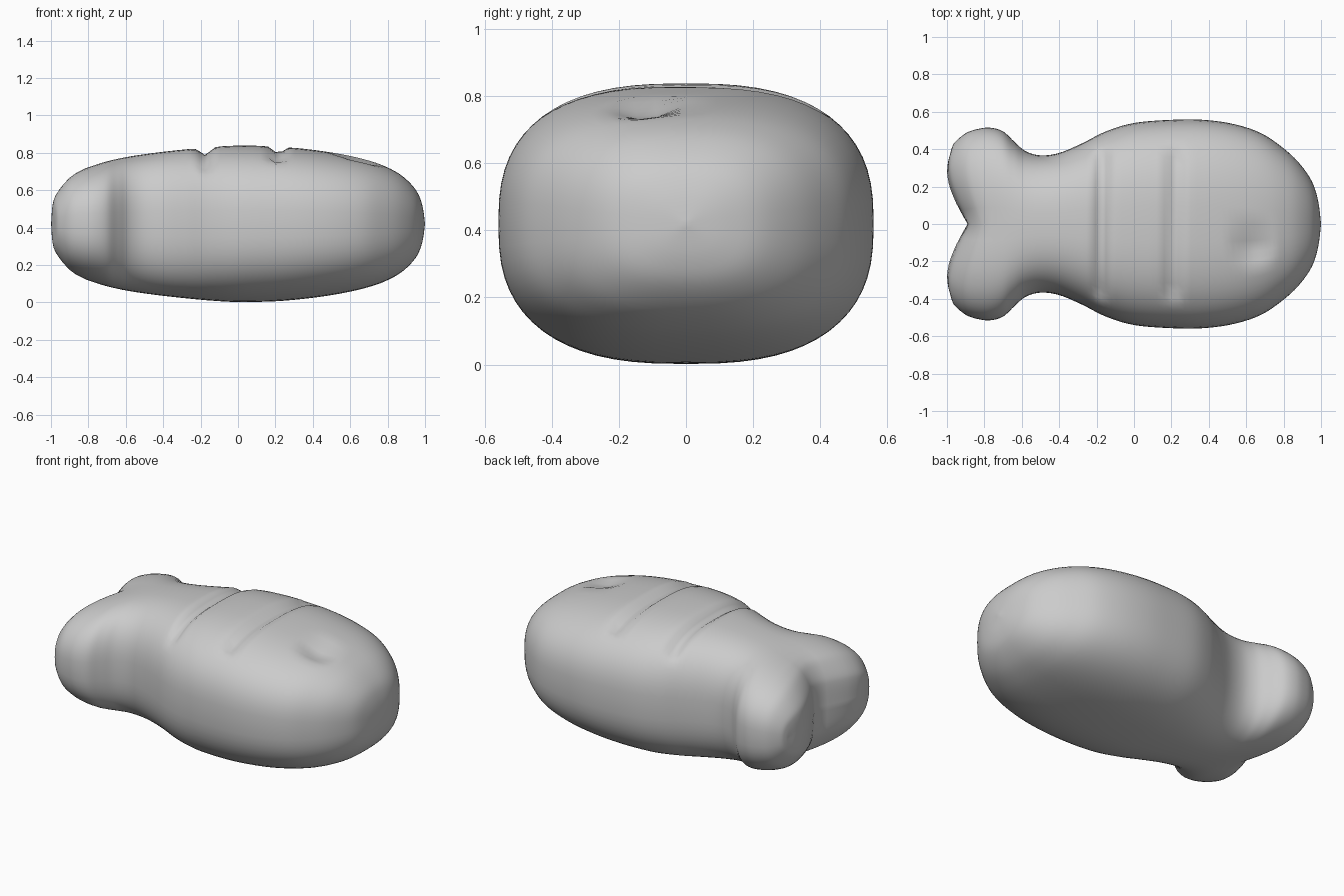
import bpy, bmesh
from math import cos, sin, pi, hypot

if "Cube" in bpy.data.objects:
    bpy.data.objects.remove(bpy.data.objects["Cube"])

# Stations along the body: x, half width, half height
STATIONS = [
    (-.98, .385, .0), (-.973, .41, .12), (-.955, .44, .185), (-.90, .485, .26),
    (-.84, .507, .297), (-.77, .515, .32), (-.70, .495, .338), (-.64, .44, .35),
    (-.58, .39, .36), (-.50, .367, .372), (-.40, .38, .385), (-.28, .43, .398),
    (-.15, .495, .41), (0, .54, .418), (.2, .557, .414), (.37, .557, .399),
    (.53, .535, .376), (.67, .49, .346), (.78, .42, .31), (.875, .335, .258),
    (.95, .23, .182), (.985, .12, .1), (1, 0, 0)]
# Tail edge: |y| and x shift, giving two lobes with a notch between
NOTCH = [(0, .09), (.035, .075), (.07, .05), (.12, .025), (.18, 0), (.23, -.014),
         (.28, -.02), (.33, -.015), (.385, 0), (1, 0)]
RING = 64
MID = .42


def lerp_table(table, v):
    for (a, fa), (b, fb) in zip(table, table[1:]):
        if v <= b:
            return fa + (fb - fa) * (v - a) / (b - a)
    return table[-1][1]


def smooth_rows(rows, sub):
    pts = [rows[0]] + rows + [rows[-1]]
    out = []
    for p0, p1, p2, p3 in zip(pts, pts[1:], pts[2:], pts[3:]):
        for k in range(sub):
            t = k / sub
            out.append([.5 * (2 * b + (c - a) * t + (2 * a - 5 * b + 4 * c - d) * t * t
                              + (3 * b - a - 3 * c + d) * t ** 3)
                        for a, b, c, d in zip(p0, p1, p2, p3)])
    return out + [list(rows[-1])]


def power(v, p=2 / 2.65):
    return abs(v) ** p * (1 if v >= 0 else -1)


def dent(x, y):
    # two cross grooves and one eye dimple on the upper side
    fade = max(0, min(1, (.42 - abs(y)) / .06))
    d = 0
    for gx in (-.175, .215):
        off = abs(x - gx - .02 * y)
        d += .042 * fade * max(0, 1 - off / .06) ** 1.2
    r = hypot((x - .63) / .14, (y + .12) / .11)
    return d + .045 * max(0, 1 - r)


bm = bmesh.new()
rings = []
for s, w, h in smooth_rows(STATIONS, 5):
    tail = max(0, (-.55 - s) / .43) ** 1.5
    ring = []
    for i in range(RING):
        a = 2 * pi * i / RING
        y = w * power(cos(a))
        z = h * power(sin(a) if i % (RING // 2) else 0)
        x = s + tail * lerp_table(NOTCH, abs(y) * .385 / max(w, .385))
        if z > .1:
            z -= dent(x, y)
        ring.append(bm.verts.new((x, y, MID + z)))
    rings.append(ring)
for r0, r1 in zip(rings, rings[1:]):
    for i in range(RING):
        j = (i + 1) % RING
        bm.faces.new((r0[i], r0[j], r1[j], r1[i]))
# close the nose tip and the tail edge
bmesh.ops.remove_doubles(bm, verts=bm.verts, dist=.0005)
bmesh.ops.recalc_face_normals(bm, faces=bm.faces)
mesh = bpy.data.meshes.new("fish_body")
bm.to_mesh(mesh)
bm.free()
for p in mesh.polygons:
    p.use_smooth = True
body = bpy.data.objects.new("fish_body", mesh)
bpy.context.collection.objects.link(body)
